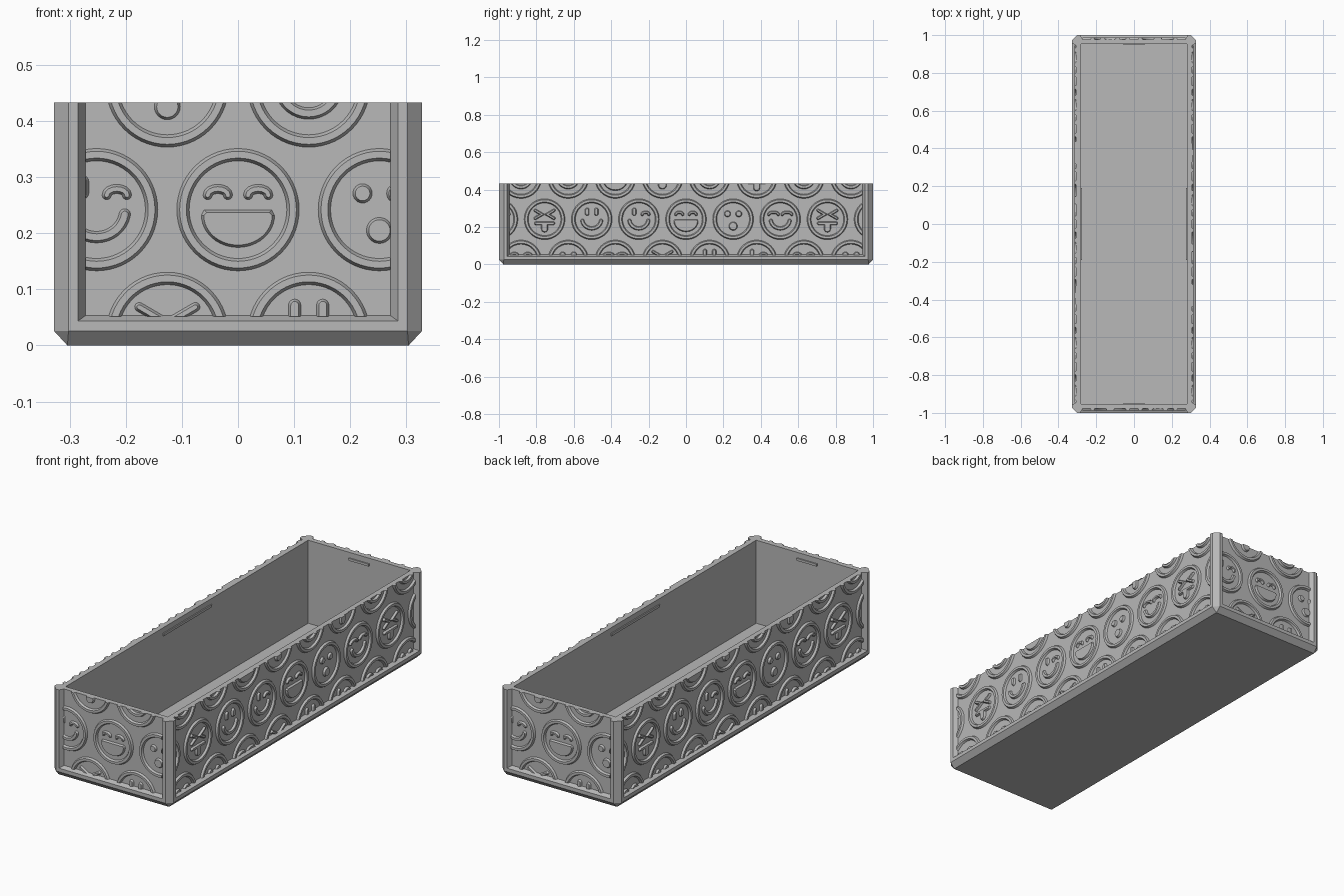
import bpy, bmesh
from math import sin, cos, pi, radians
from mathutils import Vector, Matrix

cube = bpy.data.objects.get("Cube")
if cube:
    bpy.data.objects.remove(cube, do_unlink=True)

HX, HY, TOP = 0.328, 1.0, 0.433        # half width, half length, height
RECESS, FRAME, WALL = 0.022, 0.056, 0.047
PITCH, ROW = 0.252, 0.2205             # spacing of the round faces

grey = bpy.data.materials.new("grey plastic")
grey.use_nodes = True
colour = (0.48, 0.48, 0.48, 1)
grey.diffuse_color = colour
grey.node_tree.nodes["Principled BSDF"].inputs["Base Color"].default_value = colour


def make_object(name, bm, smooth=False):
    bmesh.ops.recalc_face_normals(bm, faces=bm.faces)
    mesh = bpy.data.meshes.new(name)
    bm.to_mesh(mesh)
    bm.free()
    mesh.materials.append(grey)
    obj = bpy.data.objects.new(name, mesh)
    bpy.context.collection.objects.link(obj)
    if smooth:
        bpy.ops.object.select_all(action='DESELECT')
        obj.select_set(True)
        bpy.context.view_layer.objects.active = obj
        bpy.ops.object.shade_smooth_by_angle(angle=radians(30))
    return obj


def bridge(bm, a, b):
    n = len(a)
    for i in range(n):
        j = (i + 1) % n
        bm.faces.new((a[i], a[j], b[j], b[i]))


# --- Tray: one shell lofted through rings with corner posts and recessed walls
def ring(bm, z, corner):
    """corner lists insets from the two outer faces, for one corner, mirrored to four"""
    verts = []
    for sx, sy, step in ((1, 1, 1), (-1, 1, -1), (-1, -1, 1), (1, -1, -1)):
        for dx, dy in corner[::step]:
            verts.append(bm.verts.new((sx * (HX - dx), sy * (HY - dy), z)))
    return verts


def corner_section(cut, post, recess, foot):
    half = [(recess, foot), (0, post), (0, cut)]
    return half + [(b, a) for a, b in half[::-1]]


CUT, POST = 0.026, 0.043
base = [(max(a, 0.024), max(b, 0.024)) for a, b in corner_section(0.024, POST, 0, POST)]
low = corner_section(CUT, POST, 0, POST)
high = corner_section(CUT, POST, RECESS, FRAME)
inner = [(max(a, WALL), max(b, WALL)) for a, b in high]

bm = bmesh.new()
levels = ((0, base), (0.026, low), (0.044, low), (0.053, high),
          (TOP, high), (TOP, inner), (0.02, inner))
rings = [ring(bm, z, section) for z, section in levels]
for a, b in zip(rings, rings[1:]):
    bridge(bm, a, b)
bm.faces.new(rings[0])
bm.faces.new(rings[-1])
bmesh.ops.remove_doubles(bm, verts=bm.verts, dist=1e-5)
make_object("tray_body", bm)

# --- Snap ridges inside the four walls
for name, half, length in (("long", HX, 0.38), ("short", HY, 0.11)):
    for side in (1, -1):
        bm = bmesh.new()
        bmesh.ops.create_cube(bm, size=1)
        bmesh.ops.scale(bm, vec=(0.012, length, 0.012), verts=bm.verts)
        bmesh.ops.translate(bm, vec=(side * (half - WALL), 0, 0.4), verts=bm.verts)
        if name == "short":
            bmesh.ops.rotate(bm, matrix=Matrix.Rotation(pi / 2, 3, 'Z'), verts=bm.verts)
        make_object(f"{name}_snap_ridge", bm)


# --- Relief shapes: outline(w) gives a 2D contour for half width w
def stroke(path, width):
    pts = [Vector(p) for p in path]

    def outline(shrink):
        w = width - shrink
        dirs = [(b - a).normalized() for a, b in zip(pts, pts[1:])]
        left, right = [], []
        for i, p in enumerate(pts):
            d0, d1 = dirs[max(i - 1, 0)], dirs[min(i, len(dirs) - 1)]
            t = (d0 + d1).normalized()
            n = Vector((-t.y, t.x)) * (w / max(t.dot(d0), 0.5))
            left.append(p + n)
            right.append(p - n)

        def cap(p, d):
            n = Vector((-d.y, d.x))
            return [p + (n * cos(a) + d * sin(a)) * w for a in (pi * k / 8 for k in range(1, 8))]
        return left + cap(pts[-1], dirs[-1]) + right[::-1] + cap(pts[0], -dirs[0])
    return outline


def arc(cx, cy, rx, ry, start, end, n=16):
    angles = [radians(start + (end - start) * k / n) for k in range(n + 1)]
    return [(cx + rx * cos(a), cy + ry * sin(a)) for a in angles]


def dot(x, y, r):
    return lambda s: [Vector(p) for p in arc(x, y, r - s, r - s, 0, 360, 24)[:-1]]


def open_mouth(s):
    r = 0.066 - s
    return [Vector(p) for p in arc(0, -0.01, r, r - 0.008, 180, 360, 24) +
            [(r - 0.005, -s), (0.005 - r, -s)]]


def closed_eye(x, r=0.018):
    return stroke(arc(x, 0.026, r, 0.011, 0, 180, 8), 0.009)


def tall_eye(x):
    return stroke([(x, 0.03), (x, 0.05)], 0.012)


def squint_eye(s):
    return stroke([(s * 0.05, 0.047), (s * 0.014, 0.026), (s * 0.05, 0.005)], 0.009)


smile = stroke(arc(0, 0, 0.051, 0.049, 190, 350), 0.011)
FACES = [
    [squint_eye(-1), squint_eye(1), stroke([(-0.046, -0.022), (0.046, -0.022)], 0.01),
     stroke([(0, -0.03), (0, -0.052)], 0.019)],
    [tall_eye(-0.025), tall_eye(0.025), smile],
    [tall_eye(-0.025), closed_eye(0.036), smile],
    [closed_eye(-0.036), closed_eye(0.036), open_mouth],
    [dot(-0.03, 0.029, 0.018), dot(0.03, 0.029, 0.018), dot(0, -0.037, 0.024)],
    [closed_eye(-0.036, 0.025), closed_eye(0.036, 0.025), smile],
]
SINK, RISE, BEVEL = -0.002, 0.01, 0.005


def add_loop(bm, points, centre, depth):
    return [bm.verts.new((centre[0] + p[0], -depth, centre[1] + p[1])) for p in points]


def add_face(bm, centre, kind, wall):
    # raised rim
    loops = [add_loop(bm, arc(0, 0, r, r, 0, 360, 56)[:-1], centre, wall + h)
             for r, h in ((0.11, SINK), (0.104, RISE), (0.092, RISE), (0.086, SINK))]
    for a, b in zip(loops, loops[1:] + loops[:1]):
        bridge(bm, a, b)
    # eyes and mouth
    for outline in FACES[kind % 6]:
        bottom = add_loop(bm, outline(0), centre, wall + SINK)
        top = add_loop(bm, outline(BEVEL), centre, wall + RISE)
        bridge(bm, bottom, top)
        bm.faces.new(bottom)
        bm.faces.new(top)


def clip(bm, point, normal):
    cut = bmesh.ops.bisect_plane(bm, geom=bm.verts[:] + bm.edges[:] + bm.faces[:], dist=1e-6,
                                 plane_co=point, plane_no=normal, clear_outer=True)
    edges = [g for g in cut["geom_cut"] if isinstance(g, bmesh.types.BMEdge)]
    if edges:
        bmesh.ops.edgeloop_fill(bm, edges=edges)


# --- Staggered rows of faces on each wall, trimmed to the panel
def add_wall(name, turn, half_span, distance):
    bm = bmesh.new()
    limit = half_span - FRAME
    for row, shift, first in ((-1, 0.5, 1), (0, 0, 3), (1, 0.5, 5)):
        for k in range(-5, 6):
            u = (k + shift) * PITCH
            if abs(u) < limit + 0.11:
                add_face(bm, (u, 0.242 + row * ROW), first + k, distance - RECESS)
    clip(bm, (limit, 0, 0), (1, 0, 0))
    clip(bm, (-limit, 0, 0), (-1, 0, 0))
    clip(bm, (0, 0, TOP), (0, 0, 1))
    clip(bm, (0, 0, 0.052), (0, 0, -1))
    bmesh.ops.rotate(bm, matrix=Matrix.Rotation(turn, 3, 'Z'), verts=bm.verts)
    make_object(name, bm, smooth=True)


add_wall("front_relief", 0, HX, HY)
add_wall("left_relief", pi / 2, HY, HX)
add_wall("back_relief", pi, HX, HY)
add_wall("right_relief", -pi / 2, HY, HX)
